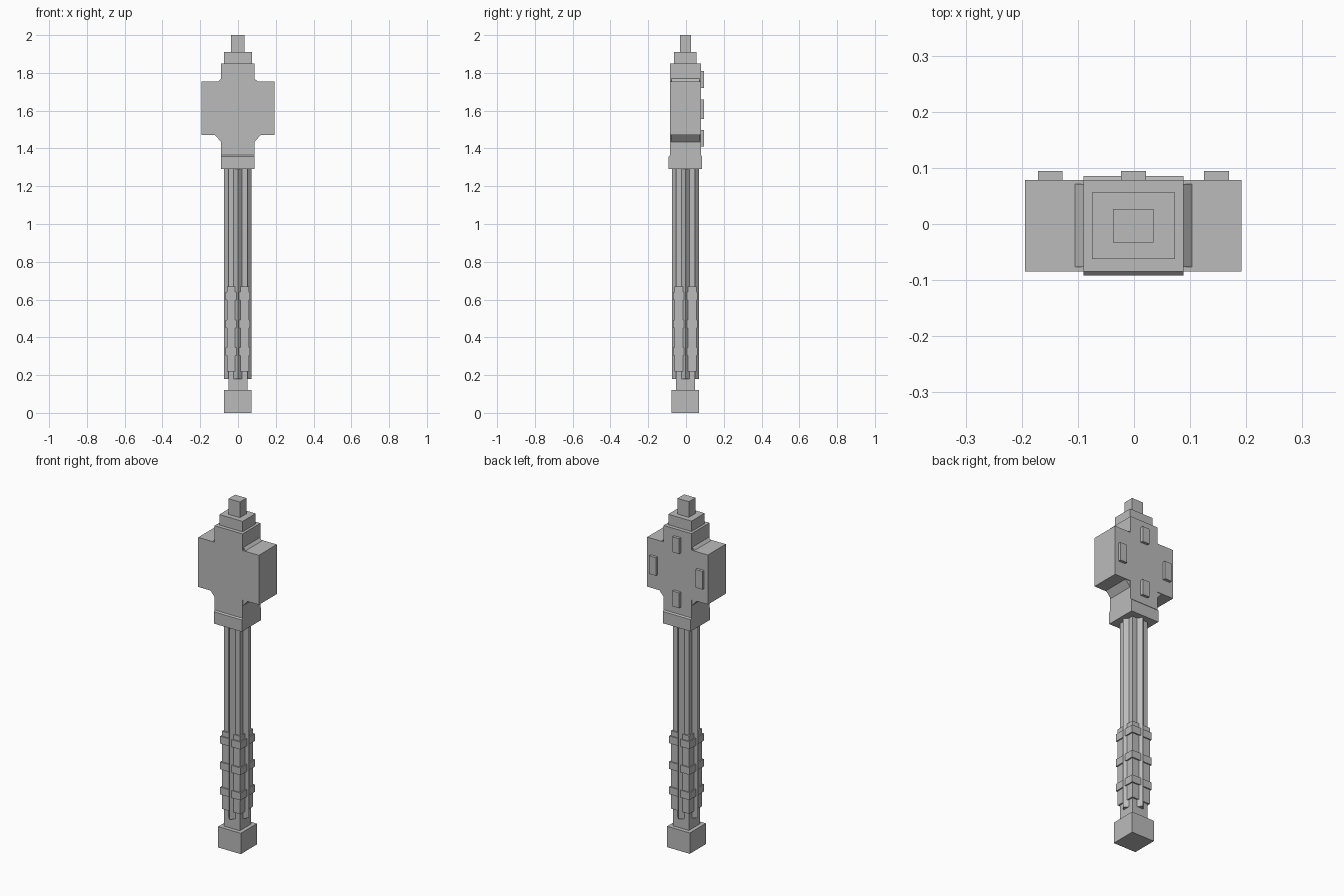
import bpy
import bmesh
from math import pi
from mathutils import Matrix

old = bpy.data.objects.get("Cube")
if old:
    bpy.data.objects.remove(old)

GREY = (0.5, 0.5, 0.5, 1)
mat = bpy.data.materials.new("plain grey")
mat.use_nodes = True
mat.diffuse_color = GREY
mat.node_tree.nodes["Principled BSDF"].inputs["Base Color"].default_value = GREY
CX, CY = -0.001, -0.003   # axis of the whole staff


def finish(name, bm):
    bmesh.ops.recalc_face_normals(bm, faces=bm.faces)
    mesh = bpy.data.meshes.new(name)
    bm.to_mesh(mesh)
    bm.free()
    mesh.materials.append(mat)
    obj = bpy.data.objects.new(name, mesh)
    bpy.context.collection.objects.link(obj)
    return obj


def block(name, w, d, z0, z1, x=0, y=0, turn=0):
    """Box of width w and depth d between two heights, about the staff axis."""
    bm = bmesh.new()
    bmesh.ops.create_cube(bm, size=1, matrix=Matrix.Translation((CX + x, CY + y, (z0 + z1) / 2))
                          @ Matrix.Rotation(turn, 4, "Z") @ Matrix.Diagonal((w, d, z1 - z0, 1)))
    return finish(name, bm)


def plate(name, points, depth):
    """Front outline extruded evenly along y."""
    bm = bmesh.new()
    face = bm.faces.new([bm.verts.new((CX + x, CY - depth / 2, z)) for x, z in points])
    ext = bmesh.ops.extrude_face_region(bm, geom=[face])
    verts = [v for v in ext["geom"] if isinstance(v, bmesh.types.BMVert)]
    bmesh.ops.translate(bm, verts=verts, vec=(0, depth, 0))
    return finish(name, bm)


# Pommel and the eight-pointed shaft
block("pommel", 0.144, 0.146, 0, 0.12)
block("shaft_core", 0.1, 0.1, 0.12, 1.29)
block("shaft_ribs", 0.102, 0.102, 0.18, 1.29, turn=pi / 4)

# Grip strips with raised bands on the shaft corners
for sx, side in ((-1, "right"), (1, "left")):
    for sy, end in ((-1, "front"), (1, "back")):
        x, y = 0.035 * sx, 0.035 * sy
        block(f"grip_strip_{end}_{side}", 0.046, 0.046, 0.22, 0.668, x, y)
        for i, z in enumerate((0.325, 0.47, 0.618)):
            block(f"grip_band_{end}_{side}_{i + 1}", 0.06, 0.06, z - 0.021, z + 0.021, x, y)

# Collar with a sloped upper edge
collar = block("collar", 0.178, 0.177, 1.29, 1.365)
bm = bmesh.new()
bm.from_mesh(collar.data)
ring = [e for e in bm.edges if all(v.co.z > 1.3 for v in e.verts)
        and abs(e.verts[0].co.y - e.verts[1].co.y) < 0.01]
bmesh.ops.bevel(bm, geom=ring, offset=0.007, segments=1, affect="EDGES")
bm.to_mesh(collar.data)
bm.free()

# Cross-shaped head
half = [(0.089, 1.36), (0.089, 1.47), (0.193, 1.47), (0.193, 1.755), (0.089, 1.755), (0.089, 1.85)]
plate("head", half + [(-x, z) for x, z in reversed(half)], 0.163)
for s, side in ((-1, "right"), (1, "left")):
    plate(f"lower_fillet_{side}", [(0.08 * s, 1.425), (0.12 * s, 1.47), (0.08 * s, 1.48)], 0.155)
    plate(f"upper_fillet_{side}", [(0.08 * s, 1.778), (0.104 * s, 1.755), (0.08 * s, 1.745)], 0.148)

# Stepped crown
block("crown_step", 0.148, 0.119, 1.85, 1.91)
block("crown_tip", 0.072, 0.06, 1.91, 2.0)

# Studs on the back of the head
for name, x, z in (("top", 0, 1.765), ("bottom", 0, 1.453), ("right", -0.148, 1.608), ("left", 0.148, 1.608)):
    tall = 0.052 if x else 0.044
    block(f"stud_{name}", 0.044, 0.025, z - tall, z + tall, x, 0.085)
